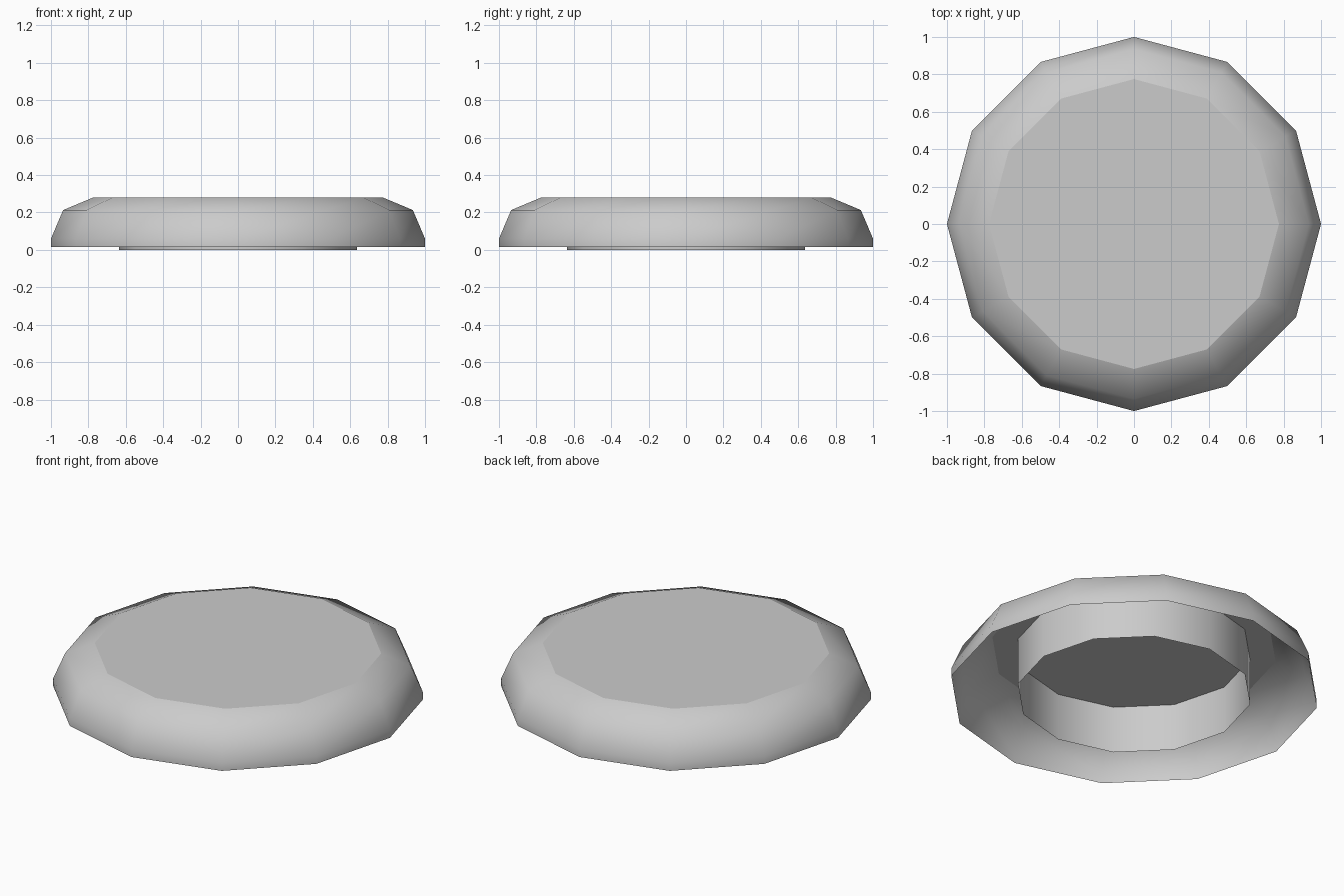
import bpy, bmesh
from math import cos, sin, tau

if "Cube" in bpy.data.objects:
    bpy.data.objects.remove(bpy.data.objects["Cube"])

SIDES = 12


def lathe(name, profile, cap=False):
    """Revolve (radius, z) points, bottom to top, into a thin open sheet."""
    bm = bmesh.new()
    rings = [[bm.verts.new((r * cos(tau * i / SIDES), r * sin(tau * i / SIDES), z))
              for i in range(SIDES)] for r, z in profile]
    for low, high in zip(rings, rings[1:]):
        for i in range(SIDES):
            j = (i + 1) % SIDES
            bm.faces.new((low[i], low[j], high[j], high[i])).smooth = True
    if cap:
        bm.faces.new(rings[-1])  # stays flat shaded
    mesh = bpy.data.meshes.new(name)
    bm.to_mesh(mesh)
    bm.free()
    obj = bpy.data.objects.new(name, mesh)
    bpy.context.collection.objects.link(obj)
    return obj


# Thin outer shell: short skirt, two bevel bands, flat top, open underneath
lathe("lid_shell", [(1.0, 0.015), (1.0, 0.06), (0.935, 0.213), (0.775, 0.28)], cap=True)

# Inner collar under the top, reaching just below the skirt
lathe("inner_collar", [(0.635, 0.0), (0.635, 0.28)])
